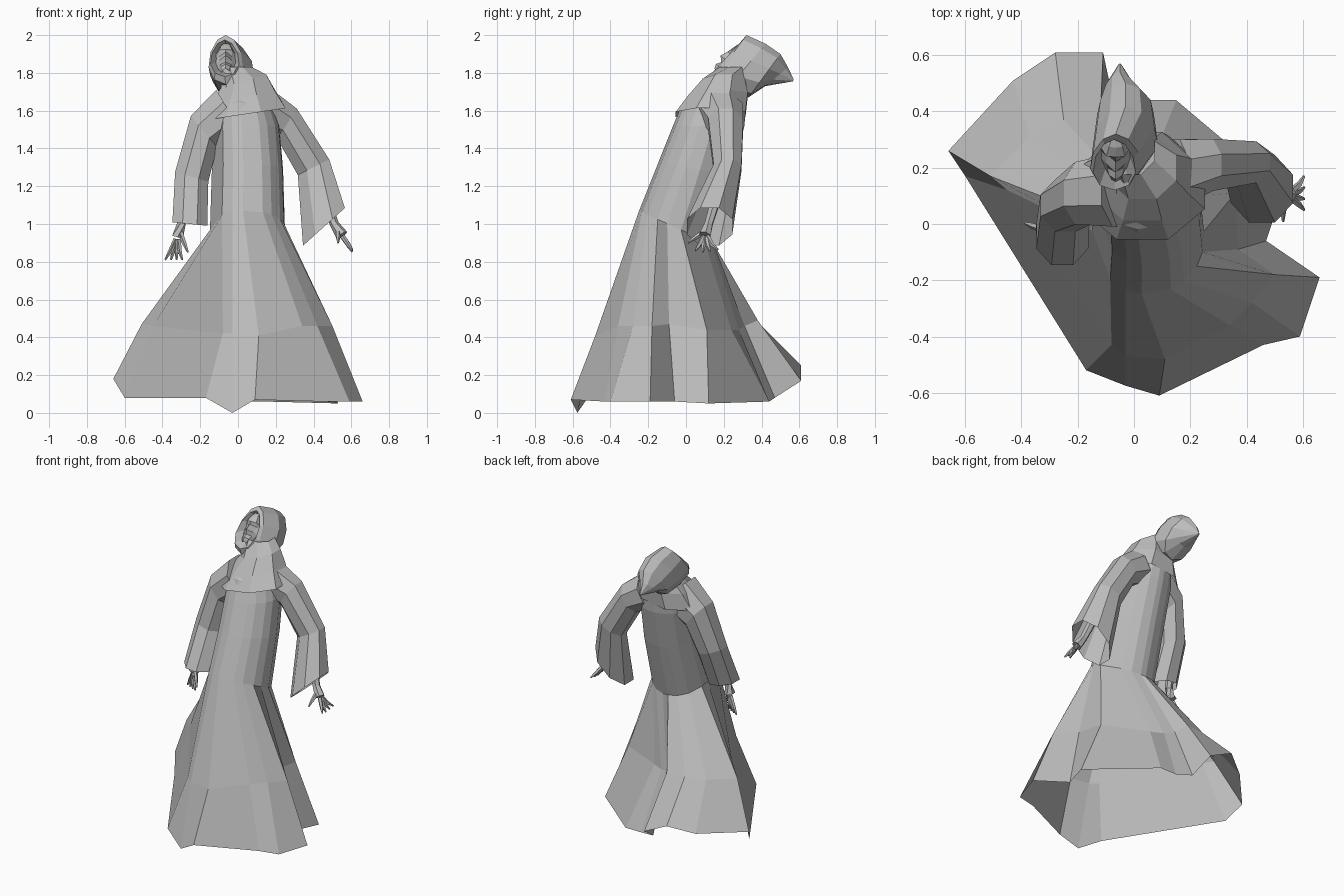
import bpy
import bmesh
from math import sin, cos, atan2, tau
from mathutils import Vector

default_cube = bpy.data.objects.get("Cube")
if default_cube:
    bpy.data.objects.remove(default_cube, do_unlink=True)

cloth = bpy.data.materials.new("plain_grey")
cloth.use_nodes = True
grey = (0.5, 0.5, 0.5, 1)
cloth.diffuse_color = grey
cloth.node_tree.nodes["Principled BSDF"].inputs["Base Color"].default_value = grey


def loft(name, rings, closed=True, cap_start=False, cap_end=False):
    """Skin a list of equally sized point rows with flat quads."""
    mesh = bpy.data.meshes.new(name)
    bm = bmesh.new()
    rows = [[bm.verts.new(point) for point in ring] for ring in rings]
    count = len(rows[0])
    for lower, upper in zip(rows, rows[1:]):
        for i in range(count if closed else count - 1):
            j = (i + 1) % count
            bm.faces.new((lower[i], lower[j], upper[j], upper[i]))
    if cap_start:
        bm.faces.new(rows[0][::-1])
    if cap_end:
        bm.faces.new(rows[-1])
    bm.to_mesh(mesh)
    bm.free()
    mesh.materials.append(cloth)
    obj = bpy.data.objects.new(name, mesh)
    bpy.context.collection.objects.link(obj)


def ellipse(center, radius_x, radius_y, slope_x=0, slope_y=0, angles=None, sides=8):
    """Horizontal ellipse, sheared upward along x and y by the slopes."""
    angles = angles or [tau * (i + 0.5) / sides for i in range(sides)]
    ring = []
    for angle in angles:
        dx, dy = radius_x * cos(angle), radius_y * sin(angle)
        offset = Vector((dx, dy, slope_x * dx + slope_y * dy))
        ring.append(Vector(center) + offset)
    return ring


def limb(name, points, radii, sides=5):
    """Tapered tube through a list of points, capped at both ends."""
    points = [Vector(p) for p in points]
    rings = []
    for i, point in enumerate(points):
        along = points[min(i + 1, len(points) - 1)] - points[max(i - 1, 0)]
        turn = along.to_track_quat("Z", "Y")
        ring = []
        for side in range(sides):
            angle = tau * side / sides
            ring.append(point + turn @ Vector((cos(angle), sin(angle), 0)) * radii[i])
        rings.append(ring)
    loft(name, rings, cap_start=True, cap_end=True)


# Robe: ragged hem, folded skirt, then a leaning torso up to the neck
hem = [
    (-.66, .26, .18), (-.6, .17, .08), (-.17, -.52, .08), (-.03, -.575, 0),
    (.09, -.61, .07), (.46, -.43, .06), (.59, -.4, .06), (.66, -.19, .06),
    (.47, -.06, .06), (.53, .12, .05), (.15, .44, .06), (.03, .44, .06),
    (-.08, .47, .08), (-.11, .61, .17), (-.28, .61, .25), (-.43, .51, .2),
]
skirt = [
    (-.51, .17, .47), (-.45, .12, .46), (-.08, -.43, .42), (-.03, -.47, .42),
    (.11, -.48, .41), (.34, -.36, .46), (.42, -.28, .46), (.5, -.18, .46),
    (.37, -.09, .47), (.36, .11, .44), (.07, .24, .44), (-.01, .28, .44),
    (-.07, .31, .46), (-.12, .38, .49), (-.25, .37, .49), (-.37, .31, .48),
]
columns = len(hem)
start = atan2(hem[0][1], hem[0][0])
angles = []
for i, (x, y, z) in enumerate(hem):
    even = start + tau * i / columns
    own = start + (atan2(y, x) - start) % tau
    angles.append((even + own) / 2)

torso = [
    ((.05, -.05, .98), .2, .2, 0, -.45),
    ((.05, .05, 1.29), .19, .2, 0, -.15),
    ((.04, .12, 1.52), .18, .19, 0, 0),
    ((.03, .15, 1.64), .15, .17, 0, 0),
    ((0, .21, 1.74), .09, .1, 0, 0),
]
loft("robe", [hem, skirt] + [ellipse(*r, angles=angles) for r in torso], cap_end=True)

# Mantle spreading from the neck over chest and shoulders
mantle = [
    ((.03, .13, 1.58), .24, .2, .15, 0),
    ((.03, .17, 1.68), .18, .17, .15, .05),
    ((.03, .2, 1.755), .13, .12, .3, 0),
    ((-.01, .26, 1.83), .09, .09, 0, 0),
]
loft("mantle", [ellipse(*r) for r in mantle])

# Wide hanging sleeves
left_sleeve = [
    ((.14, .18, 1.6), .06, .13, 1.8),
    ((.26, .21, 1.53), .055, .1, 1.6),
    ((.4, .22, 1.3), .09, .08, .5),
    ((.455, .125, .985), .12, .13, .9),
]
right_sleeve = [
    ((-.05, .12, 1.6), .07, .14, -1.7),
    ((-.18, .11, 1.49), .075, .12, -1.2),
    ((-.245, .065, 1.25), .095, .1, -.3),
    ((-.255, -.045, 1), .1, .11, -.1),
]
for name, rings in (("left_sleeve", left_sleeve), ("right_sleeve", right_sleeve)):
    loft(name, [ellipse(*r) for r in reversed(rings)], cap_end=True)


# Bony hands with four fingers and a thumb
def hand(side, forearm, wrist, palm, tips, thumb_tip):
    wrist, palm = Vector(wrist), Vector(palm)
    limb(side + "_wrist", [forearm, wrist, palm], [.03, .024, .034], 6)
    for number, tip in enumerate(tips):
        tip = Vector(tip)
        knuckle = palm.lerp(tip, .15) + (wrist - palm) * .1
        joint = palm.lerp(tip, .6) + (palm - wrist) * .1
        limb(side + "_finger_" + str(number), [knuckle, joint, tip], [.014, .011, .005])
    thumb = Vector(thumb_tip)
    base = wrist.lerp(palm, .5)
    limb(side + "_thumb", [base, base.lerp(thumb, .6), thumb], [.016, .012, .005])


hand("left", (.44, .18, 1.2), (.51, .12, 1), (.55, .1, .94),
     [(.605, y, .85 + abs(y - .1) / 5) for y in (.05, .09, .13, .17)], (.53, .01, .9))
hand("right", (-.27, .04, 1.2), (-.3, -.02, 1), (-.32, -.02, .93),
     [(x, -.02 - (x + .34) / 2, .81) for x in (-.385, -.355, -.325, -.295)],
     (-.265, -.07, .85))

# Hood: each ring is centre x, half width, top (y, z) and bottom (y, z)
hood_rings = [
    (-.065, .05, (.33, 1.95), (.19, 1.8)),
    (-.07, .075, (.3, 1.975), (.12, 1.78)),
    (-.065, .09, (.32, 2), (.13, 1.74)),
    (-.03, .115, (.42, 1.955), (.2, 1.69)),
    (-.03, .1, (.5, 1.9), (.33, 1.67)),
    (-.05, .055, (.54, 1.83), (.42, 1.73)),
    (-.05, .005, (.57, 1.765), (.565, 1.755)),
]
sides = 10
rings = []
for x, width, top, bottom in hood_rings:
    top, bottom = Vector((x, *top)), Vector((x, *bottom))
    ring = []
    for i in range(sides):
        angle = tau * i / sides
        point = bottom.lerp(top, .5 + .5 * cos(angle))
        spread = width * sin(angle) * (1 - .2 * cos(angle))
        ring.append(point + Vector((spread, 0, 0)))
    rings.append(ring)
loft("hood", rings, cap_start=True, cap_end=True)

# Gaunt face turned upward: height, half width, cheek depth, ridge depth
up = Vector((0, .65, .76))
out = Vector((0, -.76, .65))
middle = Vector((-.065, .245, 1.872))
face_rows = [
    (-.1, .025, .03, .04), (-.075, .04, .03, .05), (-.05, .05, .015, .035),
    (-.025, .055, .02, .06), (.015, .055, .005, .045), (.035, .055, .035, .04),
    (.075, .04, .025, .03), (.1, .025, .01, .01),
]
rows = []
for height, width, cheek, ridge in face_rows:
    row = []
    for across, depth in ((-1, -.01), (-.6, cheek), (0, ridge), (.6, cheek), (1, -.01)):
        row.append(middle + up * height + out * depth + Vector((width * across, 0, 0)))
    rows.append(row)
loft("face", rows, closed=False)
